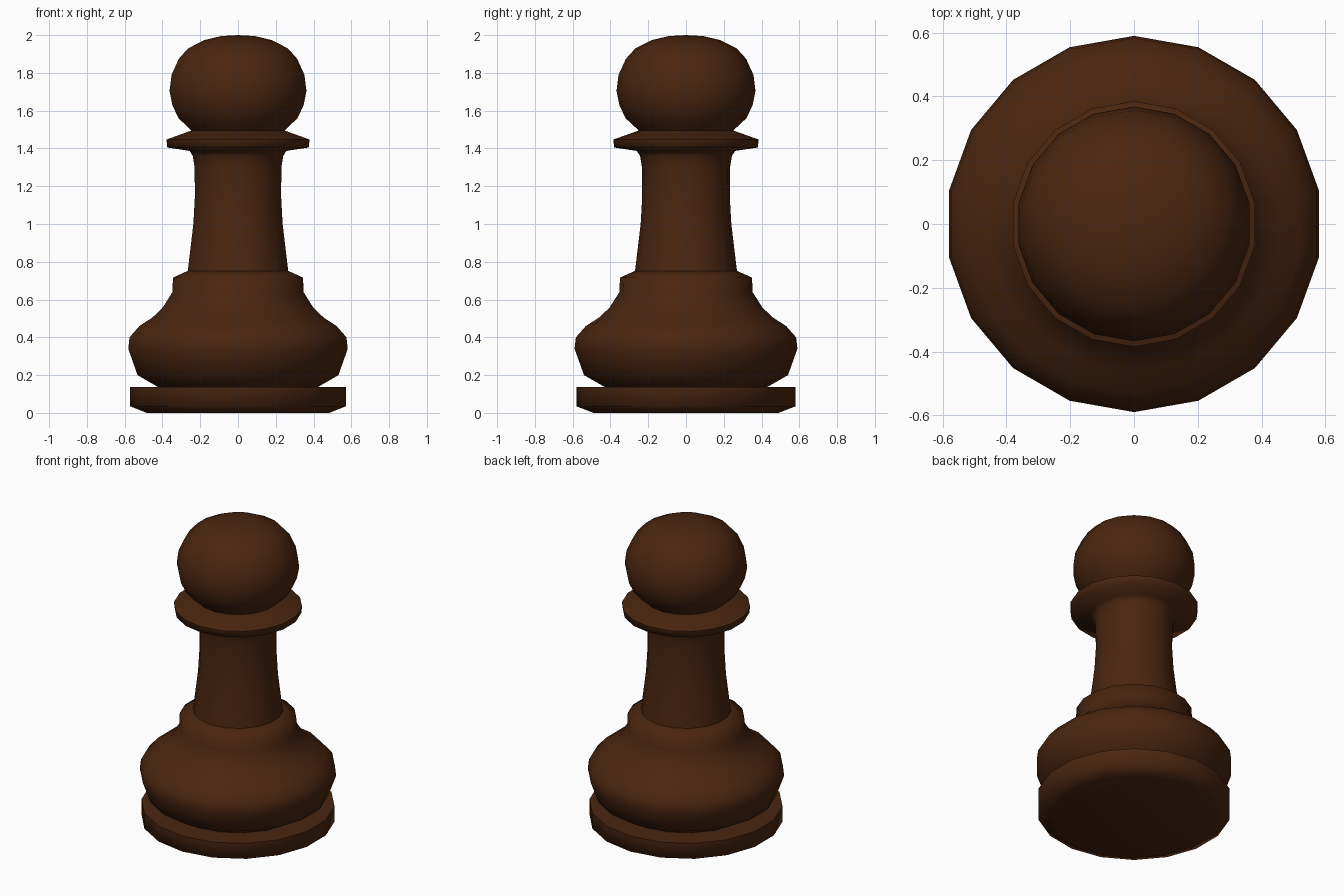
import bpy, bmesh
from math import cos, sin, pi, radians

if "Cube" in bpy.data.objects:
    bpy.data.objects.remove(bpy.data.objects["Cube"])

SIDES = 18

# Dark stained wood
wood = bpy.data.materials.new("dark brown wood")
wood.use_nodes = True
COLOUR = (0.068, 0.019, 0.005, 1)
wood.diffuse_color = COLOUR
wood.node_tree.nodes["Principled BSDF"].inputs["Base Color"].default_value = COLOUR


def turned(name, profile):
    """Lathe a (radius, height) profile, listed bottom to top; radius 0 makes a pole."""
    bm = bmesh.new()
    rings = []
    for r, z in profile:
        if r == 0:
            rings.append([bm.verts.new((0, 0, z))] * SIDES)
        else:
            angles = [pi / 2 + 2 * pi * i / SIDES for i in range(SIDES)]
            rings.append([bm.verts.new((r * cos(a), r * sin(a), z)) for a in angles])
    for low, high in zip(rings, rings[1:]):
        for i in range(SIDES):
            j = (i + 1) % SIDES
            corners = dict.fromkeys((low[i], low[j], high[j], high[i]))
            bm.faces.new(list(corners))
    bmesh.ops.recalc_face_normals(bm, faces=bm.faces)
    mesh = bpy.data.meshes.new(name)
    bm.to_mesh(mesh)
    bm.free()
    mesh.materials.append(wood)
    obj = bpy.data.objects.new(name, mesh)
    bpy.context.collection.objects.link(obj)
    bpy.ops.object.select_all(action='DESELECT')
    obj.select_set(True)
    bpy.context.view_layer.objects.active = obj
    bpy.ops.object.shade_smooth_by_angle(angle=radians(75))
    return obj


# Foot disc with a bevelled underside
turned("foot_disc", [(0, 0), (0.49, 0), (0.58, 0.035), (0.58, 0.137), (0.42, 0.137), (0, 0.137)])

# Bulging body with a stepped shoulder
turned("body", [(0.43, 0.137), (0.54, 0.2), (0.59, 0.34), (0.583, 0.4),
                (0.53, 0.46), (0.46, 0.505), (0.405, 0.557), (0.352, 0.64),
                (0.35, 0.716), (0.27, 0.752), (0, 0.752)])

# Slender stem flaring into the collar
turned("stem_and_collar", [(0.27, 0.75), (0.24, 1.0), (0.232, 1.14), (0.233, 1.3),
                           (0.243, 1.36), (0.26, 1.387), (0.38, 1.405),
                           (0.385, 1.447), (0.25, 1.495), (0, 1.495)])

# Rounded head
turned("head", [(0.25, 1.495), (0.32, 1.56), (0.353, 1.63), (0.368, 1.705),
                (0.357, 1.79), (0.318, 1.875), (0.268, 1.93), (0.18, 1.974),
                (0.09, 1.995), (0, 2.0)])
